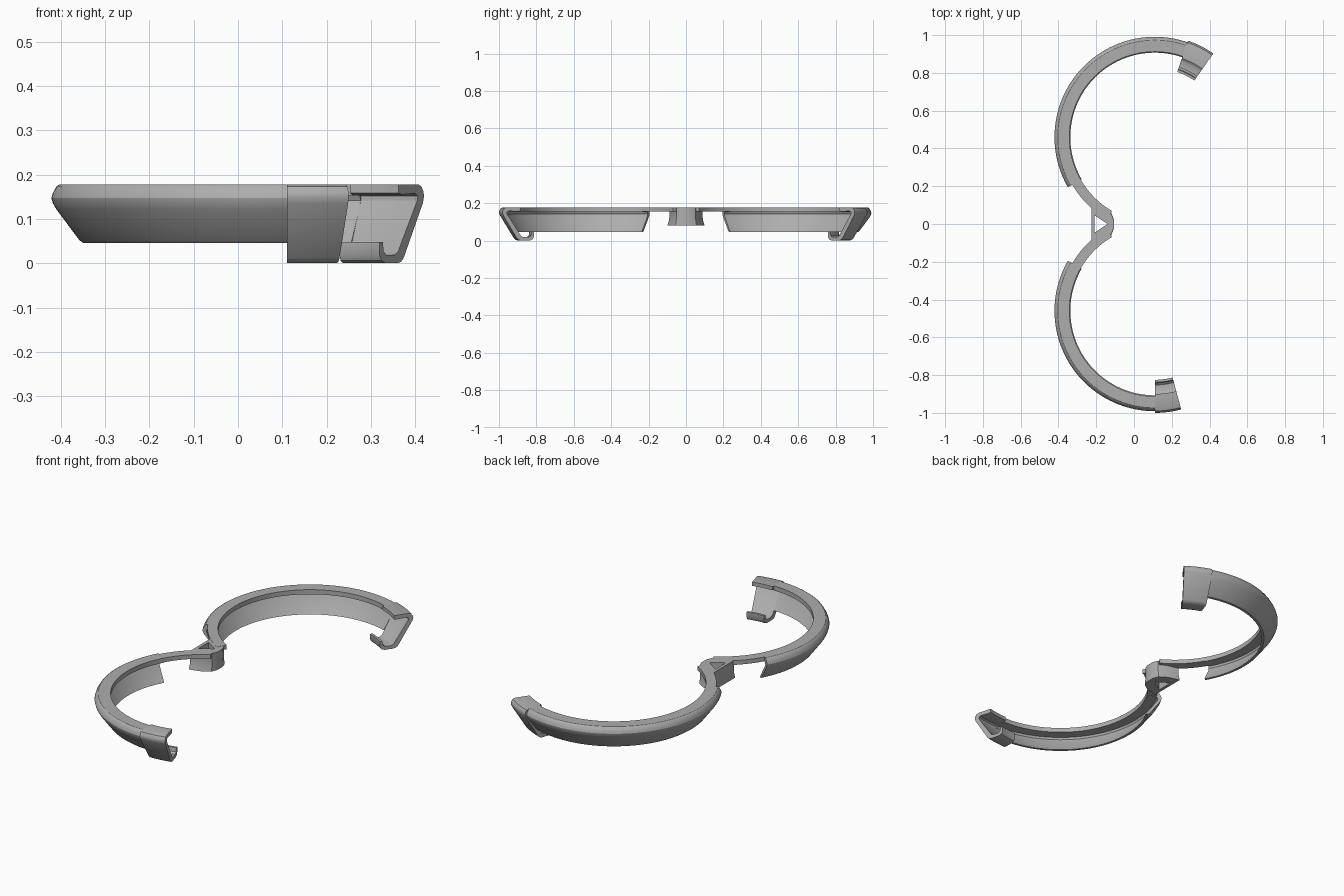
import bpy, bmesh, math

cube = bpy.data.objects.get("Cube")
if cube:
    bpy.data.objects.remove(cube, do_unlink=True)

grey = bpy.data.materials.new("plain_grey")
grey.use_nodes = True
COLOUR = (0.42, 0.42, 0.42, 1)
grey.diffuse_color = COLOUR
grey.node_tree.nodes["Principled BSDF"].inputs["Base Color"].default_value = COLOUR

CX, CY = 0.11, 0.46      # centre of each ring, mirrored in y


def finish(name, bm):
    bmesh.ops.recalc_face_normals(bm, faces=bm.faces)
    mesh = bpy.data.meshes.new(name)
    bm.to_mesh(mesh)
    bm.free()
    mesh.materials.append(grey)
    ob = bpy.data.objects.new(name, mesh)
    bpy.context.collection.objects.link(ob)
    bpy.ops.object.select_all(action='DESELECT')
    ob.select_set(True)
    bpy.context.view_layer.objects.active = ob
    bpy.ops.object.shade_smooth_by_angle(angle=math.radians(30))
    return ob


def bridge(bm, a, b):
    n = len(a)
    for i in range(n):
        j = (i + 1) % n
        bm.faces.new((a[i], a[j], b[j], b[i]))


def sweep(name, profile, start, end, side):
    """Sweep a closed (radius, height) profile along an arc, in degrees."""
    bm = bmesh.new()
    steps = max(6, round(abs(end - start) / 2))
    rings = []
    for k in range(steps + 1):
        a = math.radians(start + (end - start) * k / steps)
        rings.append([bm.verts.new((CX + r * math.cos(a),
                                    side * (CY + r * math.sin(a)), z))
                      for r, z in profile])
    for a, b in zip(rings, rings[1:]):
        bridge(bm, a, b)
    bm.faces.new(rings[0])
    bm.faces.new(rings[-1])
    return finish(name, bm)


# Hollow ring section: flat top flange, rounded shoulder, skirt sloping inward
ring_profile = [(0.452, 0.178), (0.513, 0.178), (0.519, 0.174), (0.528, 0.158),
                (0.531, 0.147), (0.528, 0.136), (0.520, 0.122), (0.468, 0.052),
                (0.460, 0.046), (0.447, 0.046), (0.506, 0.128), (0.511, 0.142),
                (0.506, 0.153), (0.452, 0.153)]

# Flat strip that joins ring and hinge
strip_profile = [(0.452, 0.178), (0.504, 0.178), (0.504, 0.155), (0.452, 0.155)]

# Clip section: thicker wall curling into an upturned hook
clip_profile = [(0.440, 0.178), (0.518, 0.178), (0.530, 0.173), (0.538, 0.161),
                (0.540, 0.150), (0.535, 0.135), (0.460, 0.012), (0.449, 0.003),
                (0.435, 0.000), (0.390, 0.000), (0.373, 0.006), (0.365, 0.020),
                (0.365, 0.048), (0.378, 0.048), (0.381, 0.027), (0.392, 0.018),
                (0.424, 0.018), (0.437, 0.025), (0.514, 0.142), (0.514, 0.152),
                (0.505, 0.158), (0.455, 0.155), (0.440, 0.158)]

for label, side, clip_end, clip_start in (("back", 1, 55, 71), ("front", -1, 75, 90)):
    sweep(label + "_ring", ring_profile, clip_start, 210, side)
    sweep(label + "_joining_strip", strip_profile, 210, 240, side)
    sweep(label + "_clip", clip_profile, clip_end, clip_start, side)

# Hinge block: waisted three-sided frame with a triangular hole
outer = [(-0.225, 0.10), (-0.16, 0.082), (-0.12, 0.057), (-0.107, 0.025)]
inner = [(-0.208, 0.045), (-0.185, 0.03), (-0.163, 0.015), (-0.143, 0.003)]


def mirrored(points):
    return points + [(x, -y) for x, y in reversed(points)]


bm = bmesh.new()
levels = []
for z, spread in ((0.08, 1.0), (0.10, 0.93), (0.13, 0.88), (0.155, 0.88), (0.177, 0.92)):
    out = [bm.verts.new((x, y * spread, z)) for x, y in mirrored(outer)]
    hole = [bm.verts.new((x, y, z)) for x, y in mirrored(inner)]
    levels.append((out, hole))
for low, high in zip(levels, levels[1:]):
    bridge(bm, low[0], high[0])
    bridge(bm, low[1], high[1])
for out, hole in (levels[0], levels[-1]):
    bridge(bm, out, hole)
finish("hinge_block", bm)
